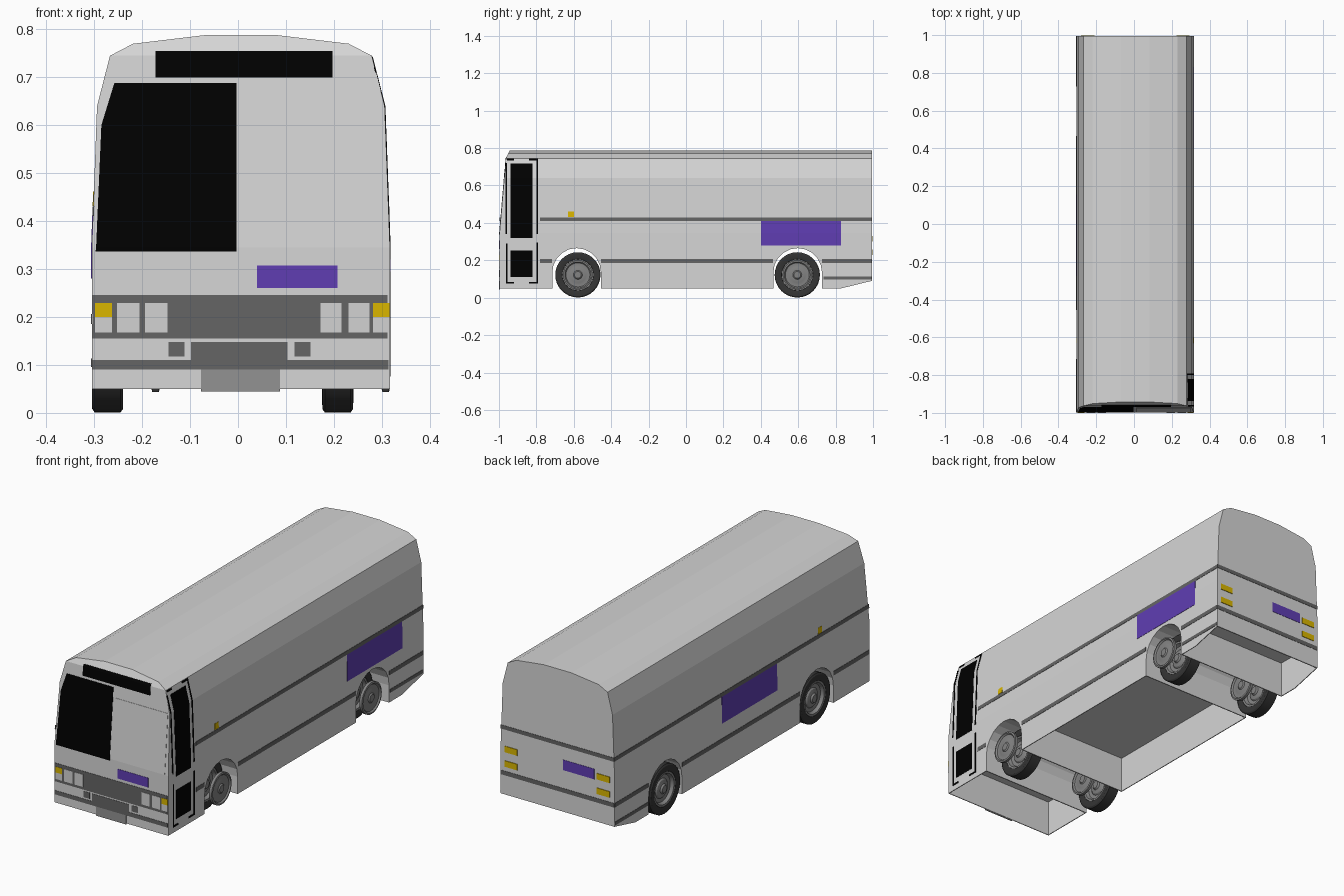
import bpy, bmesh
from math import sin, cos, pi
from mathutils import Vector

cube = bpy.data.objects.get("Cube")
if cube:
    bpy.data.objects.remove(cube, do_unlink=True)


def material(name, r, g, b):
    m = bpy.data.materials.new(name)
    m.use_nodes = True
    m.diffuse_color = (r, g, b, 1)
    m.node_tree.nodes["Principled BSDF"].inputs["Base Color"].default_value = (r, g, b, 1)
    return m


PAINT = material("light grey paint", .67, .67, .67)
LAMP = material("pale lamp grey", .65, .65, .65)
TRIM = material("dark grey trim", .13, .13, .13)
PLATE = material("mid grey plate", .29, .29, .29)
GLASS = material("black glass", 0, 0, 0)
PURPLE = material("purple sign", .115, .048, .45)
AMBER = material("amber lamp", .7, .47, 0)
TYRE = material("tyre rubber", .035, .035, .035)
RIM = material("wheel grey", .23, .23, .23)

MID = .006      # body centre line
NOSE, TAIL = -.997, .994
BREAKS = (.345, .64, .745)


def finish(name, bm, mat):
    bmesh.ops.recalc_face_normals(bm, faces=bm.faces)
    me = bpy.data.meshes.new(name)
    bm.to_mesh(me)
    bm.free()
    me.materials.append(mat)
    ob = bpy.data.objects.new(name, me)
    bpy.context.collection.objects.link(ob)
    return ob


def loft_mesh(rings):
    """Closed skin through rings of equal point count."""
    bm = bmesh.new()
    loops = [[bm.verts.new(p) for p in ring] for ring in rings]
    n = len(loops[0])
    for a, b in zip(loops, loops[1:]):
        for i in range(n):
            j = (i + 1) % n
            bm.faces.new((a[i], a[j], b[j], b[i]))
    bm.faces.new(loops[0])
    bm.faces.new(loops[-1])
    return bm


def interp(z, table):
    if z <= table[0][0]:
        return table[0][1]
    for (z0, v0), (z1, v1) in zip(table, table[1:]):
        if z <= z1:
            return v0 + (v1 - v0) * (z - z0) / (z1 - z0)
    return table[-1][1]


def half_width(z):
    return interp(z, [(.05, .311), (.345, .311), (.64, .30), (.745, .273)])


def nose_y(z):
    return interp(z, [(.345, NOSE), (.745, -.963), (.788, -.942)])


# Body shell: cross-section lofted from nose to tail
half = [(.311, .05), (.311, .345), (.30, .64), (.273, .745), (.225, .77), (.075, .788)]
section = half + [(-x, z) for x, z in reversed(half)]
rings = []
for y in (NOSE, .83, TAIL):
    lift = .04 if y == TAIL else 0
    rings.append([(MID + x, y, z + (lift if z < .1 else 0)) for x, z in section])
bm = loft_mesh(rings)
for z in BREAKS:
    bmesh.ops.bisect_plane(bm, geom=bm.verts[:] + bm.edges[:] + bm.faces[:],
                           plane_co=(0, 0, z), plane_no=(0, 0, 1))
for v in bm.verts:
    if v.co.y < NOSE + .001:
        v.co.y = nose_y(v.co.z)
body = finish("body", bm, PAINT)


# Wheel arches cut across the body, and hollow bays under the floor
def cut(name, bm):
    tool = finish(name, bm, PAINT)
    tool.hide_render = True
    mod = body.modifiers.new(name, 'BOOLEAN')
    mod.operation, mod.solver, mod.object = 'DIFFERENCE', 'EXACT', tool
    bpy.context.view_layer.objects.active = body
    bpy.ops.object.modifier_apply(modifier=name)
    bpy.data.objects.remove(tool, do_unlink=True)


for name, yc in (("front_arch", -.585), ("rear_arch", .597)):
    arc = [(yc + .13 * cos(a * pi / 10), .135 + .13 * sin(a * pi / 10)) for a in range(11)]
    arc += [(yc - .13, -.1), (yc + .13, -.1)]
    cut(name, loft_mesh([[(x, y, z) for y, z in arc] for x in (-.5, .5)]))

for name, y0, y1 in (("front_bay", -.993, -.72), ("middle_bay", -.45, .462), ("rear_bay", .732, .99)):
    cut(name, loft_mesh([[(MID - .307, y0, z), (MID + .307, y0, z),
                          (MID + .307, y1, z), (MID - .307, y1, z)] for z in (-.1, .23)]))


# Thin plates that follow the body surface
def on_front(u, z, d):
    return (u, nose_y(z) - d, z)


def on_rear(u, z, d):
    return (u, TAIL + d, z)


def on_left(u, z, d):
    return (MID + half_width(z) + d, u, z)


def on_right(u, z, d):
    return (MID - half_width(z) - d, u, z)


def plate_rows(name, place, rows, mat, h):
    rings = [[place(u0, z, -.002), place(u1, z, -.002), place(u1, z, h), place(u0, z, h)]
             for z, u0, u1 in rows]
    return finish(name, loft_mesh(rings), mat)


def plate(name, place, u0, u1, z0, z1, mat, h=.0015):
    zs = [z0] + [b for b in BREAKS if z0 < b < z1] + [z1]
    return plate_rows(name, place, [(z, u0, u1) for z in zs], mat, h)


# Front: glazing, sign and bumper
plate_rows("windscreen", on_front,
           [(.337, -.297, -.003), (.345, -.296, -.003), (.6, -.285, -.003), (.688, -.258, -.003)], GLASS, .002)
plate("windscreen_panel", on_front, .014, .298, .347, .64, PAINT)
plate("destination_sign", on_front, -.172, .197, .70, .755, GLASS)
plate("front_sign", on_front, .04, .208, .26, .307, PURPLE)
plate("lamp_band", on_front, -.304, .312, .155, .246, TRIM)
plate("bumper_stripe", on_front, -.304, .314, .09, .11, TRIM)
plate("bumper_centre", on_front, -.098, .103, .11, .148, TRIM)
plate("number_plate", on_front, -.077, .088, .045, .09, PLATE)
for u0, u1 in ((-.145, -.112), (.118, .151)):
    plate("bumper_block", on_front, u0, u1, .118, .148, TRIM)
for u0, u1 in ((-.252, -.205), (-.194, -.147), (.172, .216), (.23, .274)):
    plate("headlamp", on_front, u0, u1, .168, .229, LAMP, .003)
for u0, u1 in ((-.298, -.263), (.282, .316)):
    plate("turn_lamp", on_front, u0, u1, .20, .229, AMBER, .003)
    plate("corner_lamp", on_front, u0, u1, .168, .20, LAMP, .003)

# Sides: stripes, signs and marker lamps
for side, place, start, sign in (("left", on_left, -.78, (.40, .83)), ("right", on_right, NOSE, (-.275, .155))):
    plate(side + "_upper_stripe", place, start, TAIL, .411, .43, TRIM)
    for u0, u1 in ((start, -.716), (-.454, .466), (.728, TAIL)):
        plate(side + "_lower_stripe", place, u0, u1, .185, .206, TRIM)
    plate(side + "_tail_stripe", place, .735, TAIL, .096, .113, TRIM)
    plate(side + "_sign", place, *sign, .28, .411, PURPLE)
    plate(side + "_marker_lamp", place, -.63, -.60, .432, .462, AMBER)

# Door: glass and broken outline
plate("door_upper_glass", on_left, -.937, -.82, .32, .717, GLASS)
plate("door_lower_glass", on_left, -.937, -.82, .11, .252, GLASS)
for u0, u1, z0, z1 in ((-.80, -.792, .34, .742), (-.80, -.792, .08, .295), (-.962, -.954, .08, .29),
                       (-.957, -.92, .734, .743), (-.84, -.792, .734, .743),
                       (-.962, -.92, .076, .085), (-.84, -.792, .076, .085), (-.966, -.958, .34, .72)):
    plate("door_outline", on_left, u0, u1, z0, z1, GLASS)

# Rear: stripes, sign and lamps
plate("rear_upper_stripe", on_rear, -.304, .316, .411, .43, TRIM)
plate("rear_lower_stripe", on_rear, -.304, .316, .185, .206, TRIM)
plate("rear_sign", on_rear, -.195, -.025, .296, .347, PURPLE)
for u0 in (-.28, .225):
    for z0 in (.228, .30):
        plate("rear_lamp", on_rear, u0, u0 + .07, z0, z0 + .03, AMBER, .003)


# Wheels: turned tyre, rim and offset hub cover
def lathe(name, half_profile, mat, centre):
    bm = bmesh.new()
    pts = half_profile + [(r, -x) for r, x in reversed(half_profile)]
    verts = [bm.verts.new((x, 0, r)) for r, x in pts]
    edges = [bm.edges.new(p) for p in zip(verts, verts[1:])]
    bmesh.ops.spin(bm, geom=verts + edges, cent=(0, 0, 0), axis=(1, 0, 0),
                   angle=2 * pi, steps=32, use_duplicate=False)
    bmesh.ops.remove_doubles(bm, verts=bm.verts, dist=.0001)
    bmesh.ops.translate(bm, verts=bm.verts, vec=Vector(centre))
    ob = finish(name, bm, mat)
    bpy.ops.object.select_all(action='DESELECT')
    ob.select_set(True)
    bpy.context.view_layer.objects.active = ob
    bpy.ops.object.shade_smooth_by_angle()


tyre = [(.078, .02), (.084, .029), (.098, .0325), (.114, .032), (.121, .027)]
rim = [(0, .028), (.018, .028), (.024, .02), (.042, .016), (.048, .01), (.066, .012), (.074, .027), (.083, .0285)]
cover = [(0, .009), (.018, .009), (.024, .004), (.042, .003), (.048, .001), (.064, .002), (.07, .009), (.078, .007)]
for end, y in (("front", -.578), ("rear", .595)):
    for side, x in (("left", .208), ("right", -.272)):
        lathe(f"{end}_{side}_tyre", tyre, TYRE, (x, y, .122))
        lathe(f"{end}_{side}_rim", rim, RIM, (x, y, .122))
        lathe(f"{end}_{side}_hub_cover", cover, RIM, (x + .1, y, .122))
